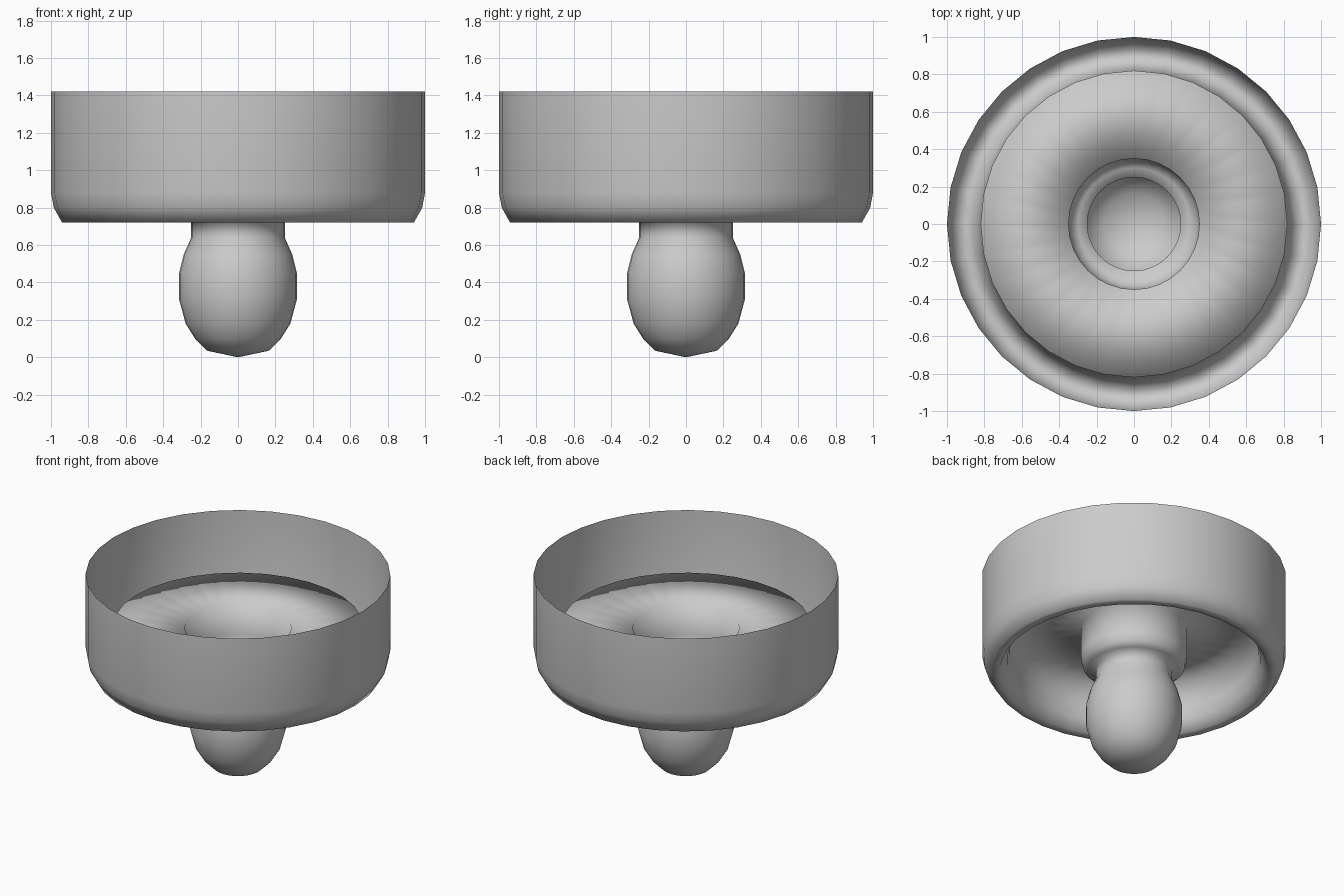
import bpy, bmesh, math

SIDES = 32

old = bpy.data.objects.get("Cube")
if old:
    bpy.data.objects.remove(old, do_unlink=True)

grey = bpy.data.materials.new("plain_grey")
grey.use_nodes = True
colour = (0.6, 0.6, 0.6, 1)
grey.diffuse_color = colour
grey.node_tree.nodes["Principled BSDF"].inputs["Base Color"].default_value = colour

# Sections of one continuous thin wall, as (radius, height)
outer_wall = [(1, 1.42), (1, 0.88)]
gutter = [(0.985, 0.8), (0.94, 0.72), (0.88, 0.72), (0.835, 0.8), (0.82, 0.88)]
floor = [(0.82, 1.05), (0.35, 1.035)]
collar = [(0.35, 0.82), (0.335, 0.76), (0.3, 0.73), (0.25, 0.725)]
bulb = [(0.25, 0.64), (0.29, 0.55), (0.315, 0.45), (0.315, 0.31),
        (0.28, 0.18), (0.23, 0.1), (0.165, 0.035), (0, 0)]


def lathe(name, profile):
    """Spin a profile around z into a smooth open shell."""
    bm = bmesh.new()
    verts = [bm.verts.new((r, 0, z)) for r, z in profile]
    edges = [bm.edges.new(pair) for pair in zip(verts, verts[1:])]
    bmesh.ops.spin(bm, geom=verts + edges, cent=(0, 0, 0), axis=(0, 0, 1),
                   angle=math.tau, steps=SIDES, use_duplicate=False)
    bmesh.ops.remove_doubles(bm, verts=bm.verts, dist=0.0005)
    bmesh.ops.recalc_face_normals(bm, faces=bm.faces)
    # The outer wall must face outwards
    bm.faces.ensure_lookup_table()
    wall = max(bm.faces, key=lambda f: f.calc_center_median().z)
    if wall.normal.dot(wall.calc_center_median() * 1) < 0:
        bmesh.ops.reverse_faces(bm, faces=bm.faces)
    for face in bm.faces:
        face.smooth = True
    mesh = bpy.data.meshes.new(name)
    bm.to_mesh(mesh)
    bm.free()
    mesh.materials.append(grey)
    obj = bpy.data.objects.new(name, mesh)
    bpy.context.collection.objects.link(obj)
    return obj


lathe("basin_with_bulb", outer_wall + gutter + floor + collar + bulb)
